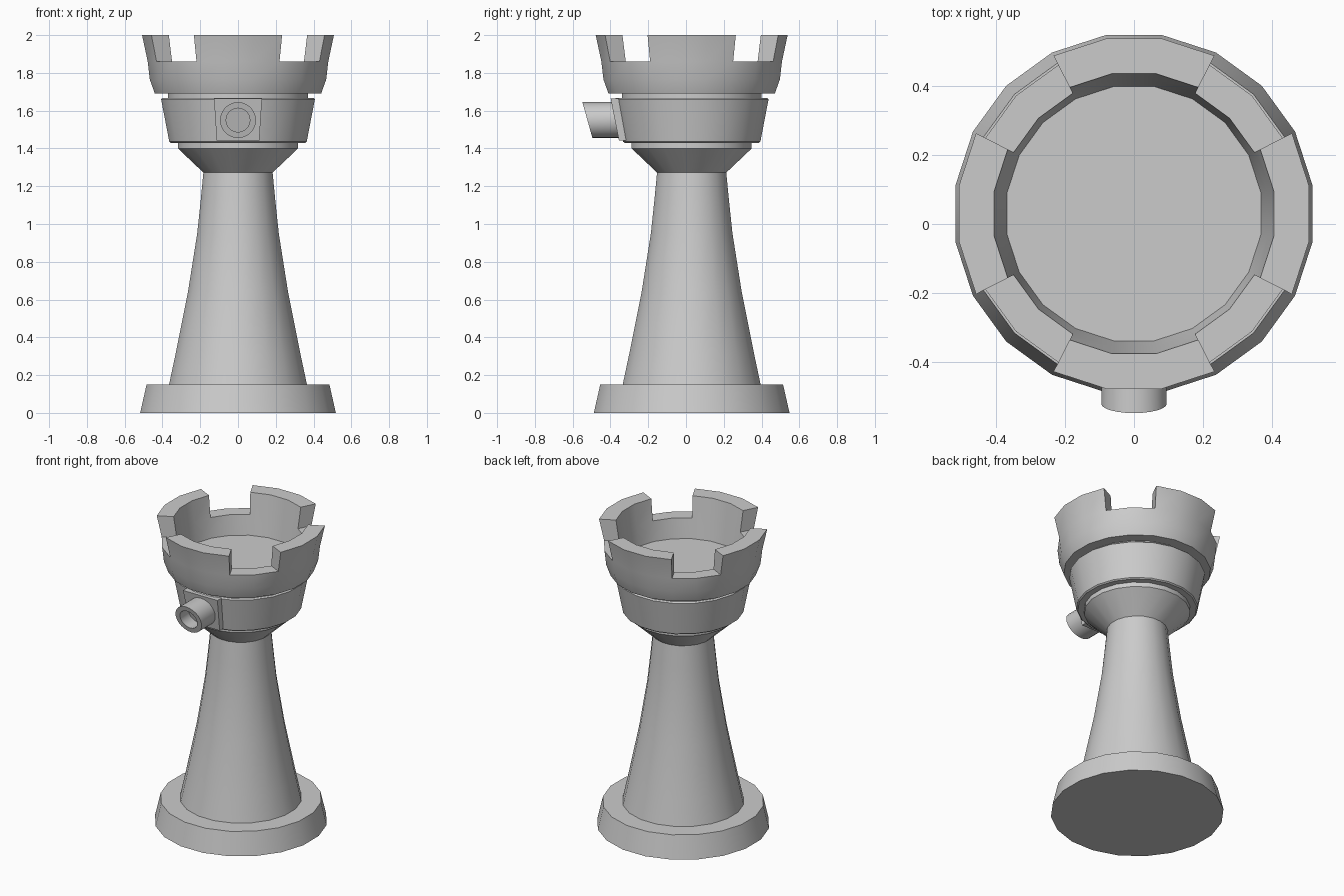
import bpy, bmesh
from math import radians, cos, sin

if "Cube" in bpy.data.objects:
    bpy.data.objects.remove(bpy.data.objects["Cube"])

SIDES = 20
CY = 0.03                      # tower axis in y
K = 1 / cos(radians(9))        # flat-side half width -> corner radius


def finish(name, bm):
    bmesh.ops.remove_doubles(bm, verts=bm.verts, dist=1e-5)
    bmesh.ops.recalc_face_normals(bm, faces=bm.faces)
    me = bpy.data.meshes.new(name)
    bm.to_mesh(me)
    bm.free()
    ob = bpy.data.objects.new(name, me)
    bpy.context.collection.objects.link(ob)
    bpy.ops.object.select_all(action='DESELECT')
    ob.select_set(True)
    bpy.context.view_layer.objects.active = ob
    bpy.ops.object.shade_smooth_by_angle(angle=radians(25))
    return ob


def ring(bm, r, z):
    return [bm.verts.new((r * K * cos(radians(9 + 18 * i)),
                          r * K * sin(radians(9 + 18 * i)) + CY, z)) for i in range(SIDES)]


def bridge(bm, a, b, keep=lambda i: True):
    n = len(a)
    for i in range(n):
        if keep(i):
            j = (i + 1) % n
            bm.faces.new((a[i], a[j], b[j], b[i]))


def lathe(name, profile):
    bm = bmesh.new()
    rings = [ring(bm, r, z) for r, z in profile]
    for a, b in zip(rings, rings[1:]):
        bridge(bm, a, b)
    bm.faces.new(rings[0])
    bm.faces.new(rings[-1])
    return finish(name, bm)


# Foot, flared shaft, collar, band and recessed neck
lathe("base", [(.518, 0), (.484, .15)])
lathe("shaft", [(.365, .15), (.331, .31), (.265, .64), (.216, .95), (.197, 1.13), (.183, 1.275)])
lathe("collar", [(.183, 1.272), (.318, 1.40), (.318, 1.435)])
lathe("band", [(.356, 1.43), (.364, 1.437), (.407, 1.66), (.400, 1.668)])
lathe("neck", [(.37, 1.66), (.37, 1.70)])

# Crenellated top: two open segments out of every five
bm = bmesh.new()
bottom, kink = ring(bm, .44, 1.69), ring(bm, .467, 1.765)
out_lo, out_hi = ring(bm, .478, 1.86), ring(bm, .508, 2.0)
in_hi, in_lo = ring(bm, .406, 2.0), ring(bm, .387, 1.86)
floor = ring(bm, .369, 1.73)


def gap(i):
    return i % 5 in (1, 2)


def solid(i):
    return not gap(i)


bridge(bm, bottom, kink)
bridge(bm, kink, out_lo)
bridge(bm, in_lo, floor)
bridge(bm, out_lo, in_lo, gap)
for a, b in ((out_lo, out_hi), (out_hi, in_hi), (in_hi, in_lo)):
    bridge(bm, a, b, solid)
for i in range(SIDES):
    if gap(i) != gap(i - 1):
        bm.faces.new((out_lo[i], out_hi[i], in_hi[i], in_lo[i]))
bm.faces.new(bottom)
bm.faces.new(floor)
finish("battlement", bm)

# Slanted mounting plate on the front of the band
bm = bmesh.new()
bmesh.ops.create_cube(bm, size=1)
for v in bm.verts:
    top, front = v.co.z > 0, v.co.y < 0
    y = -.399 if top else -.355
    v.co = ((.127 if top else .113) * (1 if v.co.x > 0 else -1),
            y if front else y + .08, 1.664 if top else 1.442)
finish("mount_plate", bm)

# Hollow barrel, its mouth slanted parallel to the plate
bm = bmesh.new()
rings = []
for r, y in ((.095, -.36), (.095, -.522), (.063, -.522), (.063, -.43)):
    rings.append([bm.verts.new((r * cos(radians(15 * i)), y - .28 * r * sin(radians(15 * i)),
                                1.55 + r * sin(radians(15 * i)))) for i in range(24)])
for a, b in zip(rings, rings[1:]):
    bridge(bm, a, b)
bm.faces.new(rings[0])
bm.faces.new(rings[-1])
finish("barrel", bm)
